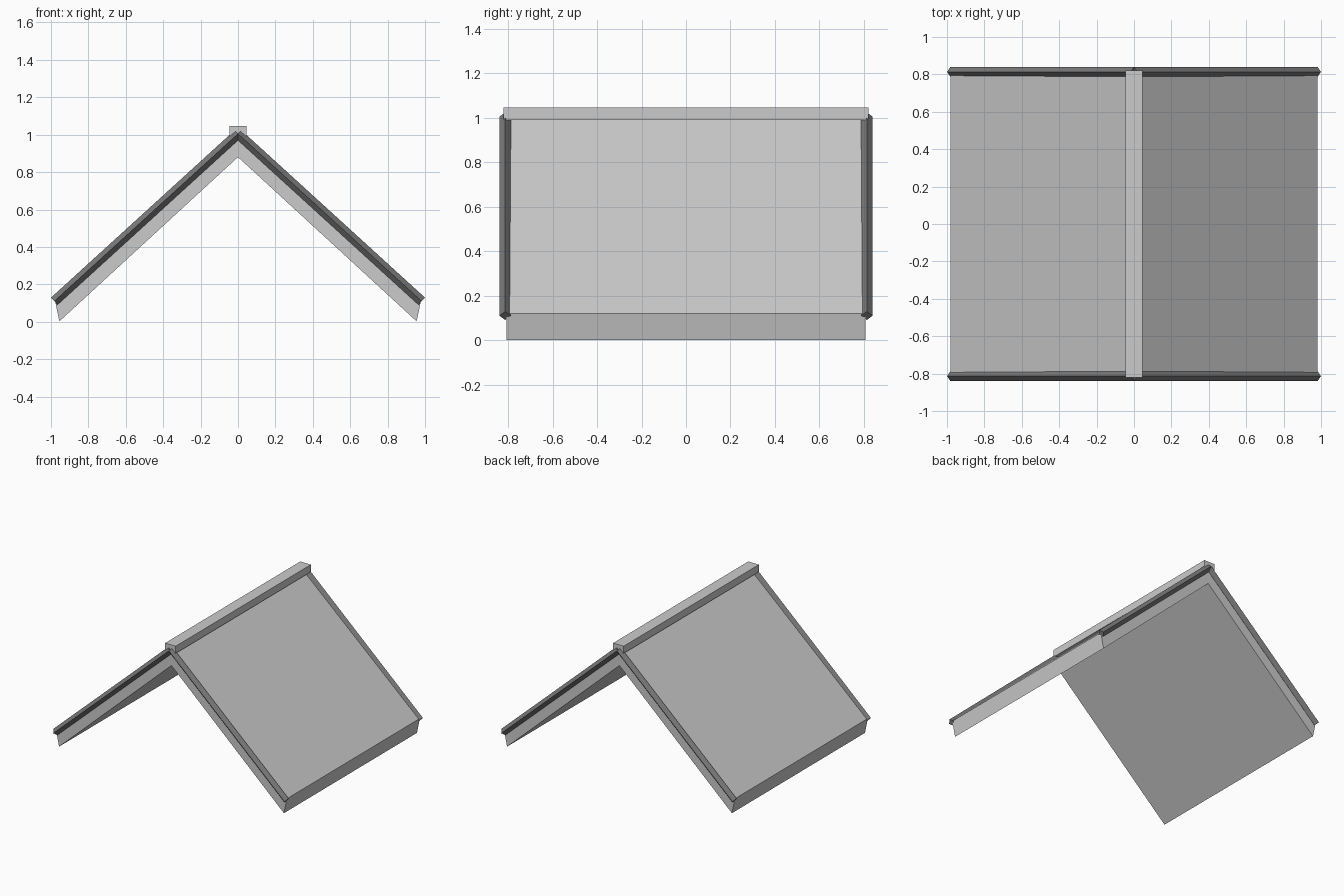
import bpy, bmesh
from mathutils import Vector

if "Cube" in bpy.data.objects:
    bpy.data.objects.remove(bpy.data.objects["Cube"])


def material(name, v):
    m = bpy.data.materials.new(name)
    m.diffuse_color = (v, v, v, 1)
    m.use_nodes = True
    m.node_tree.nodes["Principled BSDF"].inputs["Base Color"].default_value = m.diffuse_color
    return m


light = material("light grey", 0.6)
dark = material("dark grey", 0.19)


def make_prism(name, ring, offset, mat):
    """Closed solid from a flat outline pushed along an offset."""
    bm = bmesh.new()
    a = [bm.verts.new(p) for p in ring]
    b = [bm.verts.new(Vector(p) + Vector(offset)) for p in ring]
    n = len(ring)
    bm.faces.new(a)
    bm.faces.new(b[::-1])
    for i in range(n):
        j = (i + 1) % n
        bm.faces.new((a[i], b[i], b[j], a[j]))
    bmesh.ops.recalc_face_normals(bm, faces=bm.faces)
    me = bpy.data.meshes.new(name)
    bm.to_mesh(me)
    bm.free()
    me.materials.append(mat)
    ob = bpy.data.objects.new(name, me)
    bpy.context.collection.objects.link(ob)
    return ob


# Two sloping roof slabs meeting at the ridge
HALF = 0.807
for side, label in ((-1, "left"), (1, "right")):
    profile = [(0, 1.005), (0.98, 0.12), (0.955, 0.002), (0, 0.88)]
    make_prism(f"{label}_roof_slab", [(side * x, -HALF, z) for x, z in profile],
               (0, 2 * HALF, 0), light)

# Diamond-section trim along each gable edge
R = 0.026
for side, label in ((-1, "left"), (1, "right")):
    for end, where in ((-1, "front"), (1, "back")):
        top = Vector((0, end * 0.813, 1.005))
        foot = Vector((side * 0.982, end * 0.813, 0.11))
        run = foot - top
        across = Vector((0, R, 0))
        normal = run.cross(across).normalized() * R
        ring = [top + across, top + normal, top - across, top - normal]
        make_prism(f"{where}_{label}_gable_trim", ring, run, dark)

# Ridge cap
cap = [(-0.045, 0.99), (0.045, 0.99), (0.045, 1.046), (-0.045, 1.046)]
make_prism("ridge_cap", [(x, -0.82, z) for x, z in cap], (0, 1.64, 0), light)
